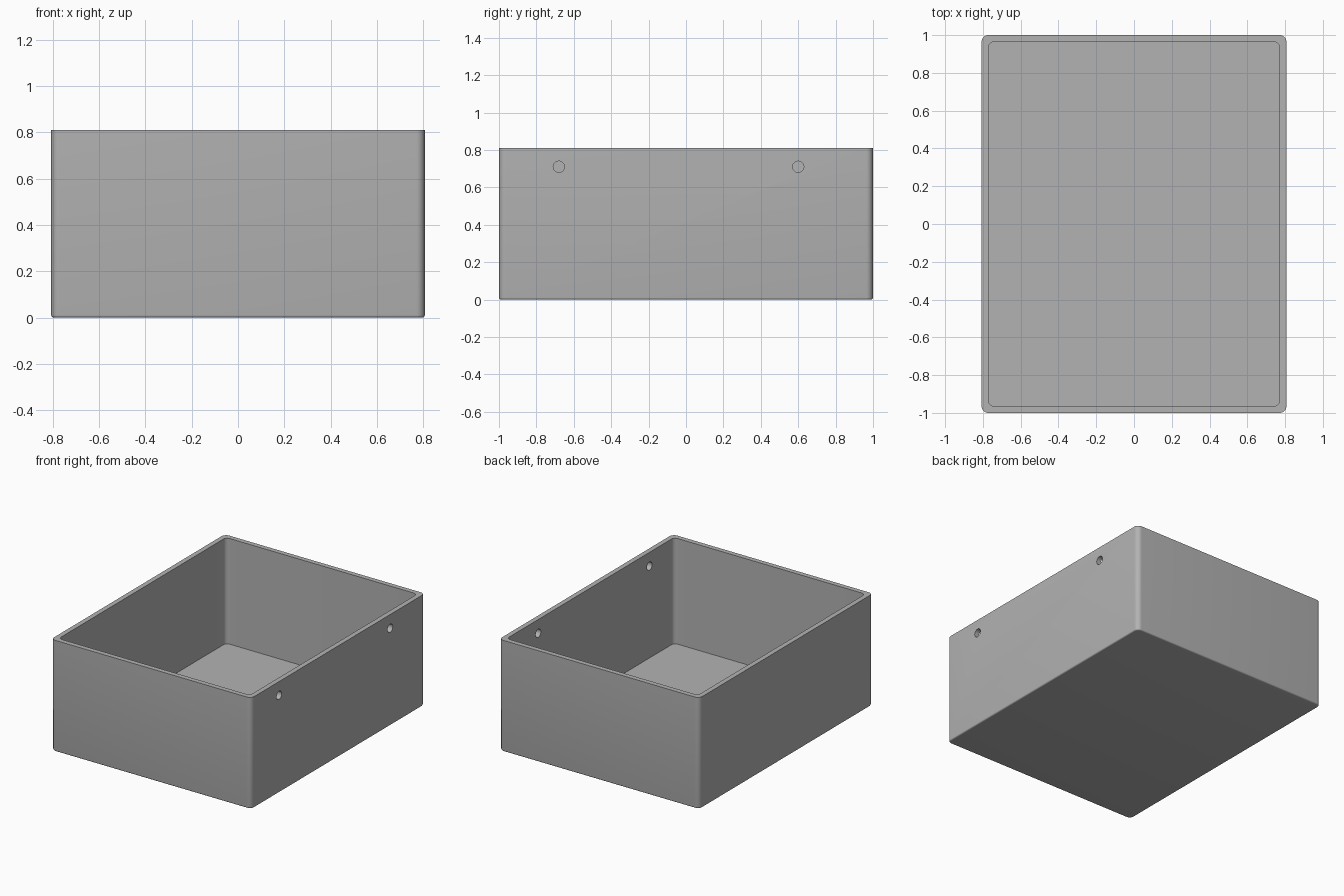
import bpy, bmesh, math

cube = bpy.data.objects.get("Cube")
if cube:
    bpy.data.objects.remove(cube, do_unlink=True)

HALF_X, HALF_Y, HEIGHT = 0.807, 1.0, 0.81
WALL, FLOOR = 0.036, 0.04
CORNER, BOTTOM_ROUND = 0.036, 0.01
HOLE_RADIUS, HOLE_Z = 0.03, 0.71

grey = bpy.data.materials.new("plain grey")
grey.use_nodes = True
colour = (0.45, 0.45, 0.45, 1)
grey.diffuse_color = colour
grey.node_tree.nodes["Principled BSDF"].inputs["Base Color"].default_value = colour


def ring(bm, inset, z, radius, steps=8):
    """Rounded rectangle of vertices, inset from the outer size."""
    cx, cy = HALF_X - inset - radius, HALF_Y - inset - radius
    verts = []
    for quarter, (sx, sy) in enumerate([(1, 1), (-1, 1), (-1, -1), (1, -1)]):
        for i in range(steps + 1):
            a = (quarter + i / steps) * math.pi / 2
            verts.append(bm.verts.new((sx * cx + radius * math.cos(a),
                                       sy * cy + radius * math.sin(a), z)))
    return verts


# Open box: rounded bottom edge, outer wall, rim, inner wall and floor
bm = bmesh.new()
rings = []
for i in range(5):
    a = i / 4 * math.pi / 2
    inset = BOTTOM_ROUND * (1 - math.sin(a))
    rings.append(ring(bm, inset, BOTTOM_ROUND * (1 - math.cos(a)), CORNER - inset))
rings.append(ring(bm, 0, HEIGHT, CORNER))
rings.append(ring(bm, WALL, HEIGHT, 0.03))
rings.append(ring(bm, WALL, FLOOR, 0.03))
for low, high in zip(rings, rings[1:]):
    n = len(low)
    for i in range(n):
        j = (i + 1) % n
        bm.faces.new((low[i], low[j], high[j], high[i]))
bm.faces.new(rings[0][::-1])
bm.faces.new(rings[-1])
bmesh.ops.recalc_face_normals(bm, faces=bm.faces)
mesh = bpy.data.meshes.new("open_box")
bm.to_mesh(mesh)
bm.free()
box = bpy.data.objects.new("open_box", mesh)
bpy.context.collection.objects.link(box)
mesh.materials.append(grey)

# Two round holes through the left wall
for name, y in (("front_hole_cutter", -0.68), ("back_hole_cutter", 0.6)):
    bpy.ops.mesh.primitive_cylinder_add(
        vertices=32, radius=HOLE_RADIUS, depth=0.2,
        location=(HALF_X - WALL / 2, y, HOLE_Z), rotation=(0, math.pi / 2, 0))
    cutter = bpy.context.object
    cutter.name = name
    cutter.data.materials.append(grey)
    cut = box.modifiers.new(name, 'BOOLEAN')
    cut.operation, cut.solver, cut.object = 'DIFFERENCE', 'EXACT', cutter
    bpy.ops.object.select_all(action='DESELECT')
    box.select_set(True)
    bpy.context.view_layer.objects.active = box
    bpy.ops.object.modifier_apply(modifier=name)
    bpy.data.objects.remove(cutter, do_unlink=True)

bpy.ops.object.shade_smooth_by_angle(angle=math.radians(35))
